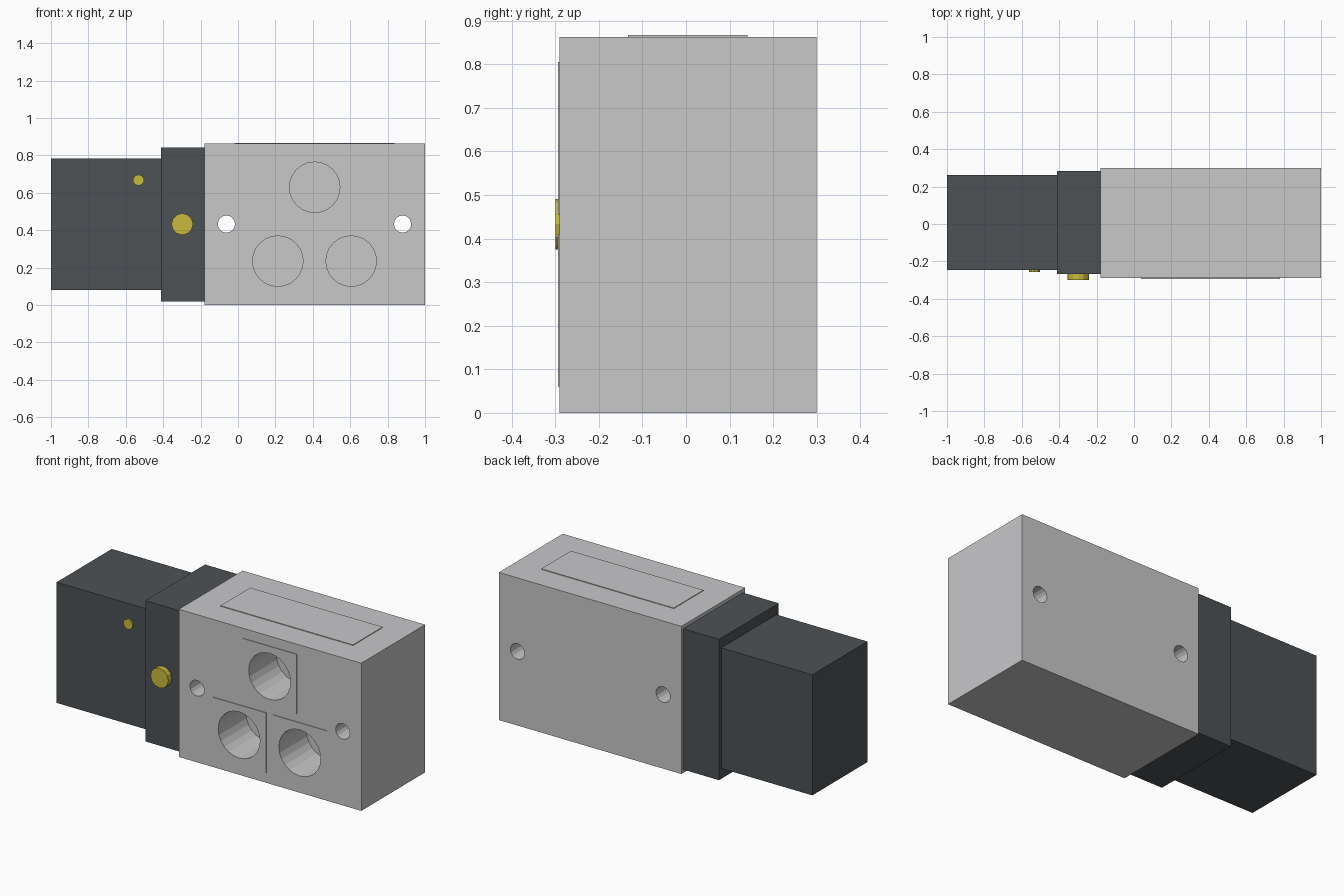
import bpy
import math

if "Cube" in bpy.data.objects:
    bpy.data.objects.remove(bpy.data.objects["Cube"], do_unlink=True)


def material(name, rgb):
    mat = bpy.data.materials.new(name)
    mat.use_nodes = True
    color = (*rgb, 1.0)
    mat.diffuse_color = color
    mat.node_tree.nodes["Principled BSDF"].inputs["Base Color"].default_value = color
    return mat


metal = material("light grey metal", (0.58, 0.58, 0.59))
plastic = material("dark grey plastic", (0.074, 0.084, 0.093))
brass = material("yellow", (0.58, 0.49, 0.045))


def box(name, xs, ys, zs, mat):
    """Box given by its extents on each axis."""
    spans = (xs, ys, zs)
    bpy.ops.mesh.primitive_cube_add(size=1, location=[sum(s) / 2 for s in spans])
    ob = bpy.context.object
    ob.name = name
    ob.scale = [s[1] - s[0] for s in spans]
    bpy.ops.object.transform_apply(location=False, rotation=False, scale=True)
    ob.data.materials.append(mat)
    return ob


def cylinder(name, x, z, radius, ys, mat, sides):
    """Cylinder running along y."""
    bpy.ops.mesh.primitive_cylinder_add(
        vertices=sides, radius=radius, depth=ys[1] - ys[0],
        location=(x, sum(ys) / 2, z), rotation=(math.pi / 2, 0, 0))
    ob = bpy.context.object
    ob.name = name
    ob.data.materials.append(mat)
    return ob


def cut(target, cutter):
    mod = target.modifiers.new("cut", "BOOLEAN")
    mod.operation = "DIFFERENCE"
    mod.solver = "EXACT"
    mod.object = cutter
    bpy.context.view_layer.objects.active = target
    bpy.ops.object.modifier_apply(modifier=mod.name)


FRONT = -0.29

# Valve body with raised label plate on top
body = box("valve_body", (-0.18, 1), (FRONT, 0.3), (0, 0.863), metal)
box("top_label_plate", (-0.02, 0.837), (-0.133, 0.141), (0.859, 0.867), metal)

# Three blind ports, each on a thin square pad
ports = {"upper": (0.41, 0.63), "lower_right": (0.213, 0.235), "lower_left": (0.605, 0.235)}
half = 0.175
for label, (x, z) in ports.items():
    pad = box("port_pad_" + label, (x - half, x + half), (FRONT - 0.004, FRONT + 0.004),
              (z - half, z + half), metal)
    bore = cylinder("port_cutter", x, z, 0.135, (-0.5, FRONT + 0.25), metal, 24)
    bore.hide_render = True
    cut(pad, bore)
    cut(body, bore)
    bpy.data.objects.remove(bore, do_unlink=True)

# Through holes for mounting
for x in (-0.062, 0.88):
    bore = cylinder("mounting_cutter", x, 0.433, 0.046, (-0.5, 0.5), metal, 16)
    bore.hide_render = True
    cut(body, bore)
    bpy.data.objects.remove(bore, do_unlink=True)

# Dark pilot section: collar and end housing
box("pilot_collar", (-0.412, -0.18), (-0.268, 0.284), (0.02, 0.843), plastic)
box("end_housing", (-1, -0.412), (-0.247, 0.262), (0.08, 0.785), plastic)

# Yellow override button and small indicator
cylinder("override_button", -0.298, 0.433, 0.058, (-0.3, -0.25), brass, 12)
cylinder("indicator", -0.532, 0.668, 0.03, (-0.257, -0.23), brass, 10)
